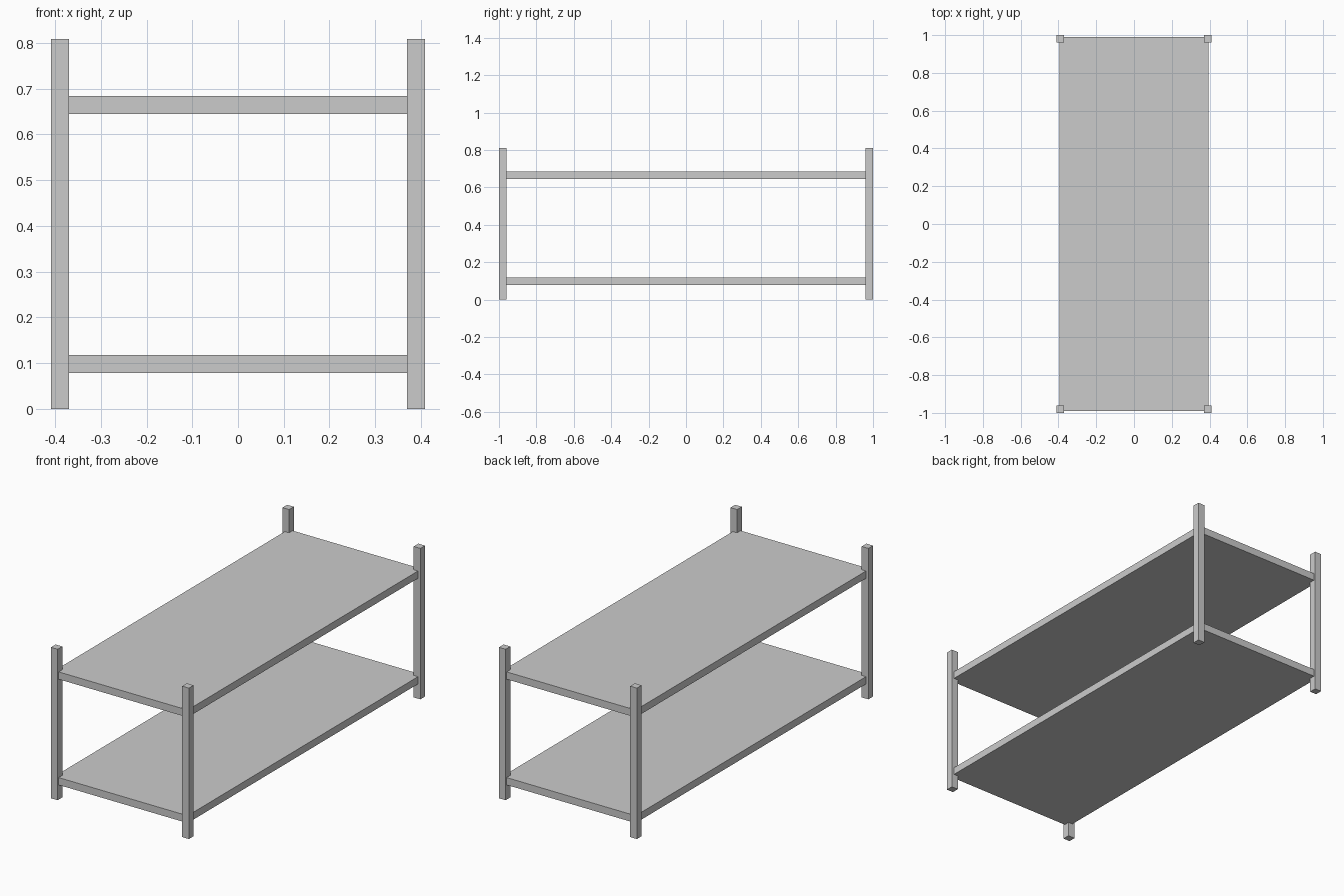
import bpy

if "Cube" in bpy.data.objects:
    bpy.data.objects.remove(bpy.data.objects["Cube"])


def box(name, center, size):
    x, y, z = (s / 2 for s in size)
    verts = [(sx * x, sy * y, sz * z) for sx in (-1, 1) for sy in (-1, 1) for sz in (-1, 1)]
    faces = [(0, 1, 3, 2), (4, 6, 7, 5), (0, 4, 5, 1), (2, 3, 7, 6), (0, 2, 6, 4), (1, 5, 7, 3)]
    mesh = bpy.data.meshes.new(name)
    mesh.from_pydata(verts, [], faces)
    obj = bpy.data.objects.new(name, mesh)
    obj.location = center
    bpy.context.collection.objects.link(obj)
    return obj


POST = 0.0395
HEIGHT = 0.809

# Four square corner posts
for sx, side in ((-1, "left"), (1, "right")):
    for sy, end in ((-1, "front"), (1, "back")):
        box(f"{end}_{side}_post",
            (sx * (0.409 - POST / 2), sy * (1 - POST / 2), HEIGHT / 2),
            (POST, POST, HEIGHT))

# Two solid shelves, set slightly inside the outer post faces
for name, z in (("lower_shelf", 0.098), ("upper_shelf", 0.6645)):
    box(name, (0, 0, z), (0.79, 1.982, 0.0395))
